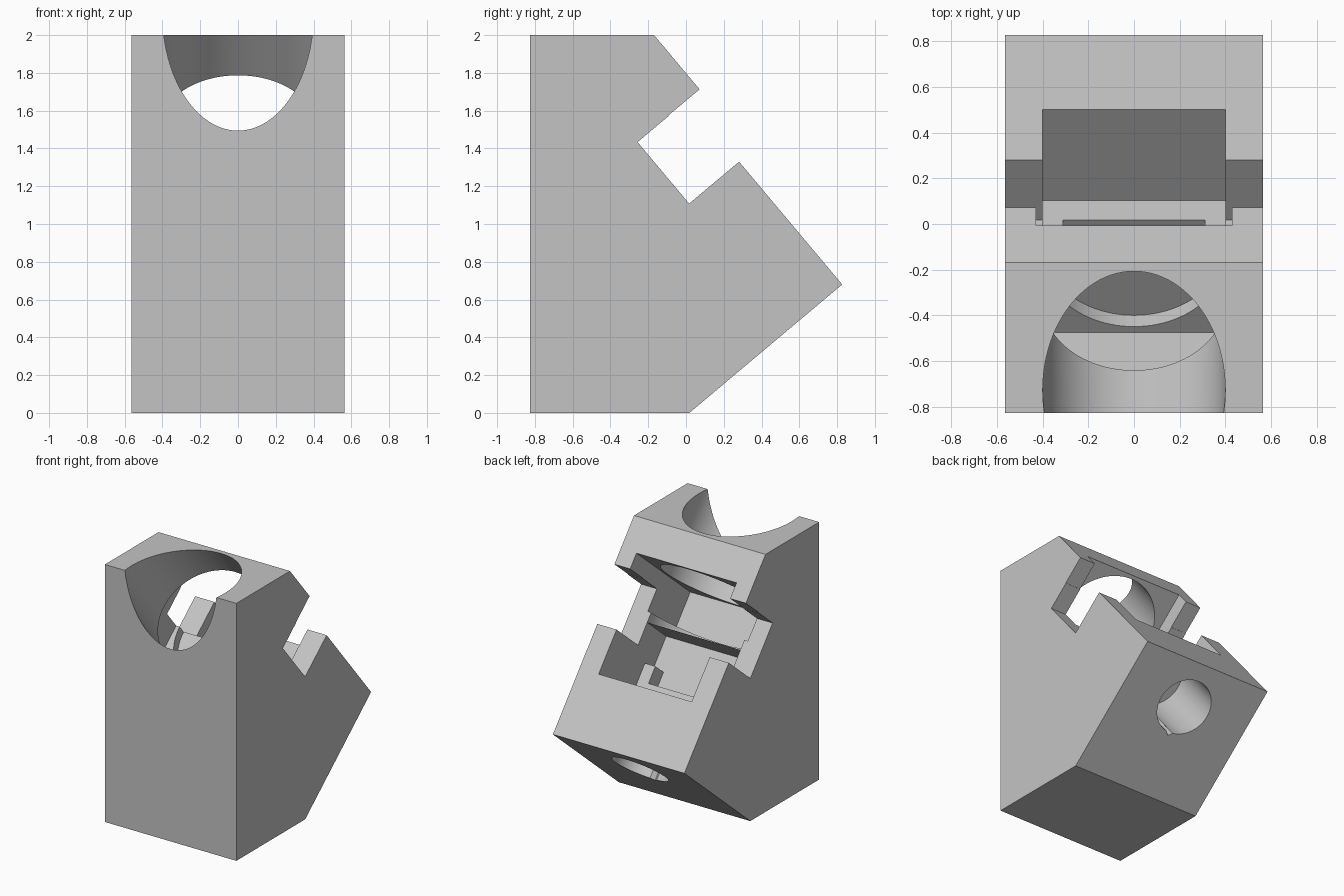
import bpy, bmesh, math
from mathutils import Matrix, Vector

cube = bpy.data.objects.get("Cube")
if cube:
    bpy.data.objects.remove(cube, do_unlink=True)

HALF_WIDTH = 0.565
AXIS = 0.727           # distance of the bore axis along the slanted normal
s, c = math.sin(math.radians(40)), math.cos(math.radians(40))

# Tilted frame: u climbs the slanted back, x runs across, n points out of the back
TILT = Matrix(((0, 1, 0, 0), (-s, 0, c, 0), (c, 0, s, 0), (0, 0, 0, 1)))

grey = bpy.data.materials.new("plain grey")
grey.use_nodes = True
grey.diffuse_color = (0.55, 0.55, 0.55, 1)
grey.node_tree.nodes["Principled BSDF"].inputs["Base Color"].default_value = (0.55, 0.55, 0.55, 1)


def make_object(name, bm):
    bmesh.ops.recalc_face_normals(bm, faces=bm.faces[:])
    mesh = bpy.data.meshes.new(name)
    bm.to_mesh(mesh)
    bm.free()
    mesh.materials.append(grey)
    obj = bpy.data.objects.new(name, mesh)
    bpy.context.collection.objects.link(obj)
    return obj


def box_cutter(name, u, n, half_x):
    bm = bmesh.new()
    size = Matrix.Diagonal((u[1] - u[0], 2 * half_x, n[1] - n[0], 1))
    centre = Matrix.Translation(((u[0] + u[1]) / 2, 0, (n[0] + n[1]) / 2))
    bmesh.ops.create_cube(bm, size=1, matrix=TILT @ centre @ size)
    return make_object(name, bm)


def round_cutter(name, u, n, radius, sides):
    bm = bmesh.new()
    place = Matrix.Translation(((u[0] + u[1]) / 2, 0, n)) @ Matrix.Rotation(math.pi / 2, 4, 'Y')
    bmesh.ops.create_cone(bm, cap_ends=True, segments=sides, radius1=radius, radius2=radius,
                          depth=u[1] - u[0], matrix=TILT @ place)
    return make_object(name, bm)


# Block with slanted back and protruding upper lip, extruded across x
profile = [(-0.827, 0), (0.018, 0), (0.827, 0.68), (0.281, 1.33), (0.181, 1.246),
           (-0.094, 1.574), (0.072, 1.713), (-0.169, 2), (-0.827, 2)]
bm = bmesh.new()
side = bm.faces.new([bm.verts.new((-HALF_WIDTH, y, z)) for y, z in profile])
grown = bmesh.ops.extrude_face_region(bm, geom=[side])
bmesh.ops.translate(bm, vec=Vector((2 * HALF_WIDTH, 0, 0)),
                    verts=[v for v in grown["geom"] if isinstance(v, bmesh.types.BMVert)])
body = make_object("holder_block", bm)

OUT = 1.6              # beyond the back face
cutters = [
    box_cutter("cross_slot", (0.838, 1.263), (0.725, OUT), 0.8),
    box_cutter("lens_groove", (1.089, 1.387), (0.294, OUT), 0.43),
    box_cutter("pocket", (0.496, 1.012), (0.55, OUT), 0.4),
    box_cutter("pocket_floor_narrow", (0.628, 1.012), (0.42, 0.7), 0.31),
    box_cutter("pocket_floor_wide", (0.76, 1.012), (0.42, 0.7), 0.4),
    box_cutter("ring_opening", (0.9, 1.2), (AXIS, OUT), 0.4),
    round_cutter("viewing_bore", (1.012, 3), AXIS, 0.4, 96),
    round_cutter("lower_bore", (-0.3, 0.496), AXIS, 0.215, 64),
    round_cutter("key_groove", (-0.3, 0.496), AXIS - 0.213, 0.029, 4),
]

# Cut every opening out of the block
bpy.ops.object.select_all(action='DESELECT')
bpy.context.view_layer.objects.active = body
body.select_set(True)
for cutter in cutters:
    cutter.hide_render = True
    mod = body.modifiers.new(cutter.name, 'BOOLEAN')
    mod.operation = 'DIFFERENCE'
    mod.solver = 'EXACT'
    mod.object = cutter
    bpy.ops.object.modifier_apply(modifier=mod.name)
    bpy.data.objects.remove(cutter, do_unlink=True)

bpy.ops.object.shade_smooth_by_angle(angle=math.radians(25))
